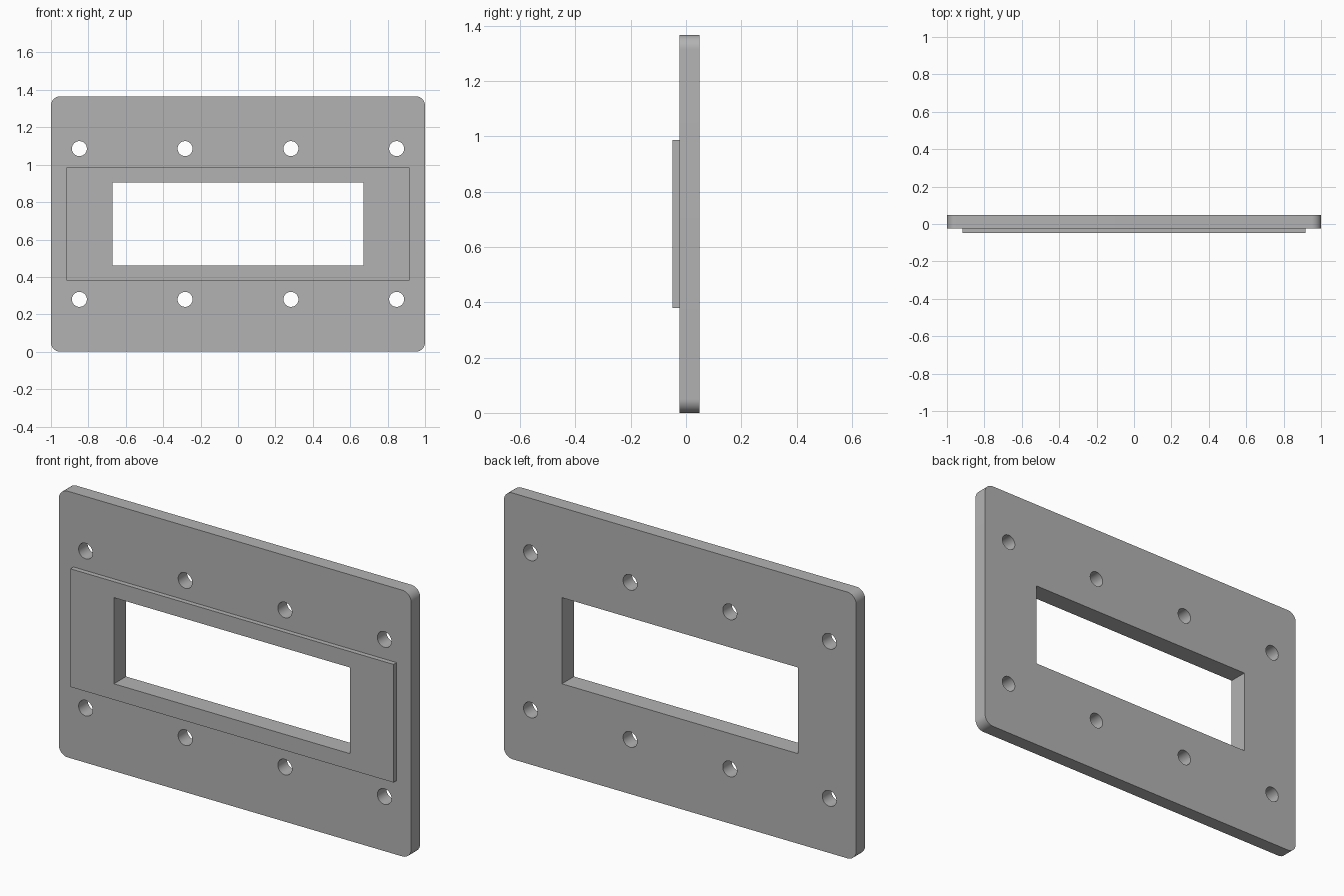
import bpy
import bmesh
from math import cos, sin, pi, radians
from mathutils import Matrix

cube = bpy.data.objects.get("Cube")
if cube:
    bpy.data.objects.remove(cube, do_unlink=True)

MID_Z = 0.683
WINDOW = (0.67, 0.221)

grey = bpy.data.materials.new("plain grey")
grey.use_nodes = True
grey.diffuse_color = (0.45, 0.45, 0.45, 1)
grey.node_tree.nodes["Principled BSDF"].inputs["Base Color"].default_value = grey.diffuse_color


def rectangle(half_w, half_h, radius=0, steps=12):
    """Outline of a rectangle, with rounded corners if a radius is given."""
    points = []
    for i, (sx, sz) in enumerate([(1, 1), (-1, 1), (-1, -1), (1, -1)]):
        cx, cz = sx * (half_w - radius), sz * (half_h - radius)
        for k in range(steps + 1 if radius else 1):
            a = (i + k / steps) * pi / 2
            points.append((cx + radius * cos(a), cz + radius * sin(a)))
    return points


def circle(x, z, radius, sides=48):
    return [(x + radius * cos(2 * pi * k / sides), z + radius * sin(2 * pi * k / sides))
            for k in range(sides)]


def pierced_plate(name, outlines, front, back):
    """Extrude the first outline, with the others as holes, from front to back in y."""
    curve = bpy.data.curves.new(name + "_profile", 'CURVE')
    curve.dimensions = '2D'
    curve.fill_mode = 'BOTH'
    curve.extrude = (back - front) / 2
    for points in outlines:
        spline = curve.splines.new('POLY')
        spline.points.add(len(points) - 1)
        for p, (x, z) in zip(spline.points, points):
            p.co = (x, z, 0, 1)
        spline.use_cyclic_u = True
    profile = bpy.data.objects.new(name + "_profile", curve)
    bpy.context.collection.objects.link(profile)
    mesh = bpy.data.meshes.new_from_object(profile.evaluated_get(bpy.context.evaluated_depsgraph_get()))
    bpy.data.objects.remove(profile, do_unlink=True)

    # Weld the caps to the walls and stand the plate upright
    bm = bmesh.new()
    bm.from_mesh(mesh)
    bmesh.ops.remove_doubles(bm, verts=bm.verts, dist=1e-5)
    bmesh.ops.dissolve_limit(bm, angle_limit=radians(0.5), verts=bm.verts, edges=bm.edges)
    bmesh.ops.transform(bm, verts=bm.verts, matrix=Matrix.Translation(
        (0, (front + back) / 2, MID_Z)) @ Matrix.Rotation(pi / 2, 4, 'X'))
    bmesh.ops.recalc_face_normals(bm, faces=bm.faces)
    bm.to_mesh(mesh)
    bm.free()

    mesh.name = name
    mesh.materials.clear()
    mesh.materials.append(grey)
    obj = bpy.data.objects.new(name, mesh)
    bpy.context.collection.objects.link(obj)
    bpy.ops.object.select_all(action='DESELECT')
    obj.select_set(True)
    bpy.context.view_layer.objects.active = obj
    bpy.ops.object.shade_smooth_by_angle(angle=radians(30))
    return obj


# Main plate with rounded corners, a window and two rows of screw holes
holes = [circle(x, z, 0.04) for x in (-0.848, -0.283, 0.283, 0.848) for z in (-0.403, 0.403)]
pierced_plate("main_plate", [rectangle(1, MID_Z, 0.05), rectangle(*WINDOW)] + holes, -0.024, 0.049)

# Thin raised frame around the window on the front
pierced_plate("raised_frame", [rectangle(0.917, 0.303), rectangle(*WINDOW)], -0.049, -0.024)
